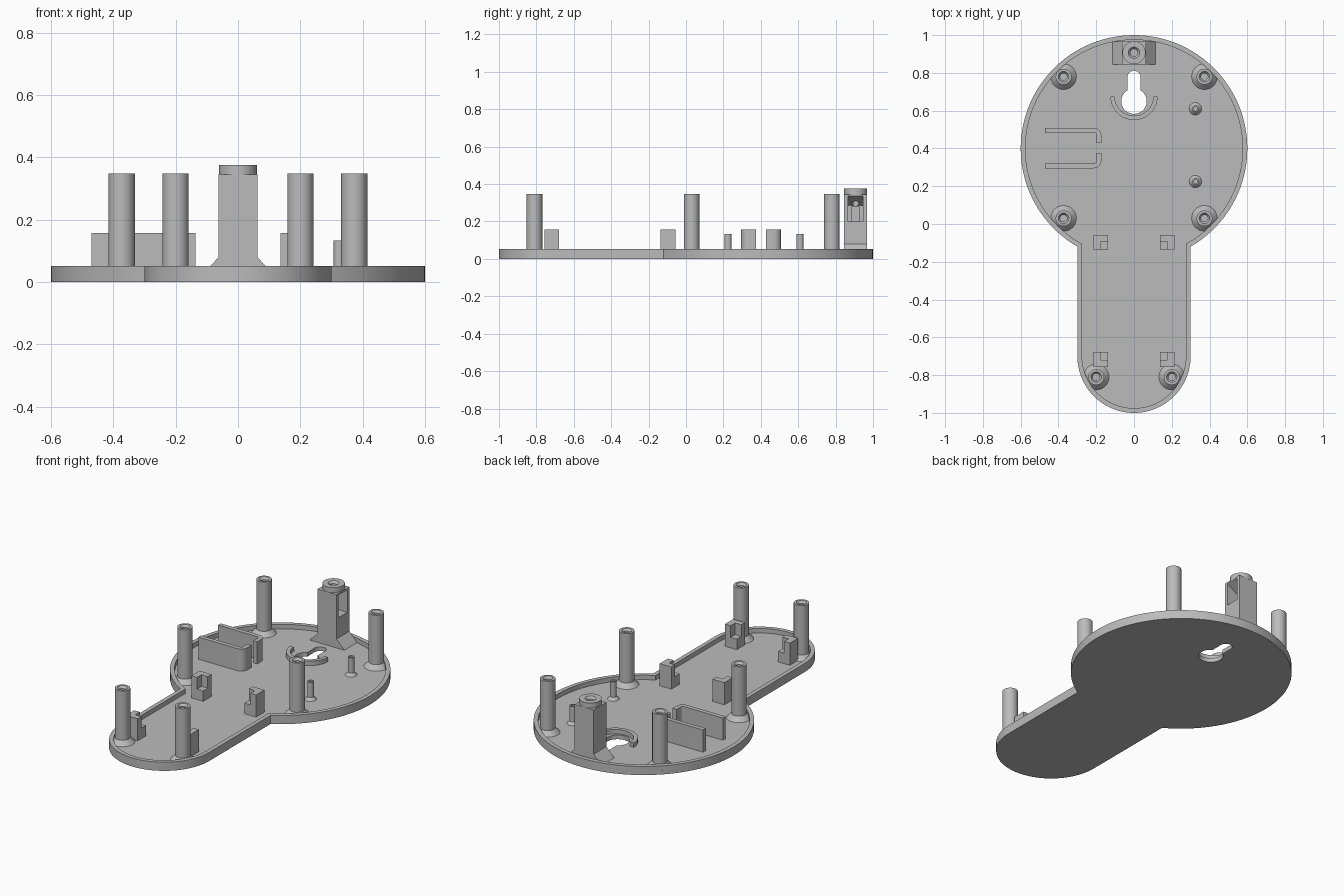
import bpy, bmesh
from math import sin, cos, pi, asin, sqrt

if "Cube" in bpy.data.objects:
    bpy.data.objects.remove(bpy.data.objects["Cube"], do_unlink=True)

FLOOR, RIM = 0.025, 0.052
grey = bpy.data.materials.new("plain grey")
grey.use_nodes = True
GREY = (0.5, 0.5, 0.5, 1)
grey.diffuse_color = GREY
grey.node_tree.nodes["Principled BSDF"].inputs["Base Color"].default_value = GREY


def finish(name, bm):
    bmesh.ops.remove_doubles(bm, verts=bm.verts, dist=1e-5)
    bmesh.ops.recalc_face_normals(bm, faces=bm.faces)
    mesh = bpy.data.meshes.new(name)
    bm.to_mesh(mesh)
    bm.free()
    mesh.materials.append(grey)
    ob = bpy.data.objects.new(name, mesh)
    bpy.context.collection.objects.link(ob)
    return ob


def smooth(ob):
    bpy.ops.object.select_all(action='DESELECT')
    ob.select_set(True)
    bpy.context.view_layer.objects.active = ob
    bpy.ops.object.shade_smooth_by_angle(angle=pi / 6)


def arc(cx, cy, r, a0, a1, n):
    return [(cx + r * cos(a0 + (a1 - a0) * i / n), cy + r * sin(a0 + (a1 - a0) * i / n))
            for i in range(n + 1)]


def loft(name, loops):
    """Skin closed loops of 3D points and cap both ends."""
    bm = bmesh.new()
    rings = [[bm.verts.new(p) for p in loop] for loop in loops]
    n = len(rings[0])
    for a, b in zip(rings, rings[1:]):
        for i in range(n):
            j = (i + 1) % n
            bm.faces.new((a[i], a[j], b[j], b[i]))
    bm.faces.new(rings[0][::-1])
    bm.faces.new(rings[-1])
    return finish(name, bm)


def prism(name, pts, z0, z1):
    return loft(name, [[(x, y, z) for x, y in pts] for z in (z0, z1)])


def box(name, x0, x1, y0, y1, z0, z1):
    return prism(name, [(x0, y0), (x1, y0), (x1, y1), (x0, y1)], z0, z1)


def lathe(name, cx, cy, profile, n=32):
    ob = loft(name, [[(cx + r * cos(2 * pi * i / n), cy + r * sin(2 * pi * i / n), z)
                      for i in range(n)] for r, z in profile])
    smooth(ob)
    return ob


def cut(ob, cutter):
    cutter.hide_render = True
    mod = ob.modifiers.new("cut", 'BOOLEAN')
    mod.operation, mod.solver, mod.object = 'DIFFERENCE', 'EXACT', cutter
    bpy.ops.object.select_all(action='DESELECT')
    ob.select_set(True)
    bpy.context.view_layer.objects.active = ob
    bpy.ops.object.modifier_apply(modifier=mod.name)
    bpy.data.objects.remove(cutter, do_unlink=True)


def outline(inset):
    """Round head joined to a straight handle with a round end."""
    big, half = 0.6 - inset, 0.3 - inset
    a = asin(half / big)
    return (arc(0, 0.4, big, -pi / 2 + a, 1.5 * pi - a, 96)
            + arc(0, -0.7, half, pi, 2 * pi, 48))


# Tray: outer wall, rim and recessed floor
loops = [(0, 0), (0, RIM), (0.025, RIM), (0.025, FLOOR)]
tray = loft("tray", [[(x, y, z) for x, y in outline(i)] for i, z in loops])

# Keyhole for hanging
slot = 0.034
a = asin(slot / 0.067)
keyhole = arc(0, 0.65, 0.067, pi / 2 + a, 2.5 * pi - a, 40) + arc(0, 0.778, slot, 0, pi, 20)
cut(tray, prism("keyhole_cutter", keyhole, -0.1, 0.2))
smooth(tray)

# Curved guard below the keyhole
guard = prism("keyhole_guard", arc(0, 0.675, 0.125, pi, 2 * pi, 32)
              + arc(0, 0.675, 0.102, 2 * pi, pi, 32), FLOOR - 0.005, RIM)
smooth(guard)

# Tall screw posts with flared feet and countersunk bores
POST = [(0.068, FLOOR - 0.003), (0.068, FLOOR), (0.042, RIM), (0.042, 0.348),
        (0.028, 0.348), (0.018, 0.335), (0.018, 0.15)]
for px, py, label in [(0.373, 0.78, "rear"), (0.373, 0.03, "middle"), (0.2, -0.81, "front")]:
    for s, side in ((1, "left"), (-1, "right")):
        lathe(f"{label}_{side}_post", s * px, py, POST)

# Short locating pins
PIN = [(0.033, FLOOR - 0.003), (0.033, FLOOR), (0.018, 0.042), (0.018, 0.133),
       (0.011, 0.133), (0.011, 0.08)]
for py, label in ((0.61, "rear"), (0.225, "front")):
    lathe(f"{label}_pin", 0.325, py, PIN, 24)

# Pair of hooked walls facing each other
for s, label in ((1, "rear"), (-1, "front")):
    pts = [(-0.47, 0.107)] + arc(-0.213, 0.067, 0.04, pi / 2, 0, 8)
    pts += [(-0.173, 0.027), (-0.199, 0.027)]
    pts += arc(-0.213, 0.067, 0.014, 0, pi / 2, 6) + [(-0.47, 0.081)]
    smooth(prism(f"{label}_hooked_wall", [(x, 0.402 + s * y) for x, y in pts], FLOOR - 0.005, 0.158))

# Corner brackets: L-shaped wall with a low ledge inside the corner
for yc, s, label in ((-0.096, 1, "rear"), (-0.717, -1, "front")):
    for m, side in ((1, "left"), (-1, "right")):
        wall = [(0.215, 0.039), (0.137, 0.039), (0.137, 0.004),
                (0.178, 0.004), (0.178, -0.039), (0.215, -0.039)]
        prism(f"{label}_{side}_bracket", [(m * x, yc + s * y) for x, y in wall],
              FLOOR - 0.005, 0.158)
        xs = sorted((m * 0.137, m * 0.178))
        ys = sorted((yc + s * 0.004, yc - s * 0.039))
        box(f"{label}_{side}_ledge", *xs, *ys, FLOOR - 0.005, 0.088)

# Tower with sloped foot, extruded along y
W, Y0, Y1, TOP = 0.063, 0.845, 0.967, 0.345
section = [(-0.115, FLOOR), (0.115, FLOOR), (W, 0.079), (W, TOP), (-W, TOP), (-W, 0.079)]
tower = loft("tower", [[(x, y, z) for x, z in section] for y in (Y0, Y1)])

# Nut pocket open to the left side, with a sloped ceiling
pocket = [(0.1, 0.2), (-0.02, 0.2), (-0.02, 0.285), (W, 0.335), (0.1, 0.335)]
cut(tower, loft("pocket_cutter", [[(x, y, z) for x, z in pocket] for y in (0.865, 0.947)]))
cut(tower, box("slot_cutter", -0.045, 0, 0.887, 0.925, 0.2, 0.28))

# Screw bore through the tower top, with a ring collar above
bore = lathe("bore_cutter", 0, 0.907, [(0.019, 0.21), (0.019, 0.5)])
cut(tower, bore)
smooth(tower)
collar = lathe("tower_collar", 0, 0.907, [(0.061, TOP - 0.005), (0.061, 0.375), (0.03, 0.375), (0.019, 0.362),
                                         (0.019, TOP - 0.003)])
cut(collar, lathe("collar_cutter", 0, 0.907, [(0.019, 0.3), (0.019, 0.363)]))
smooth(collar)
